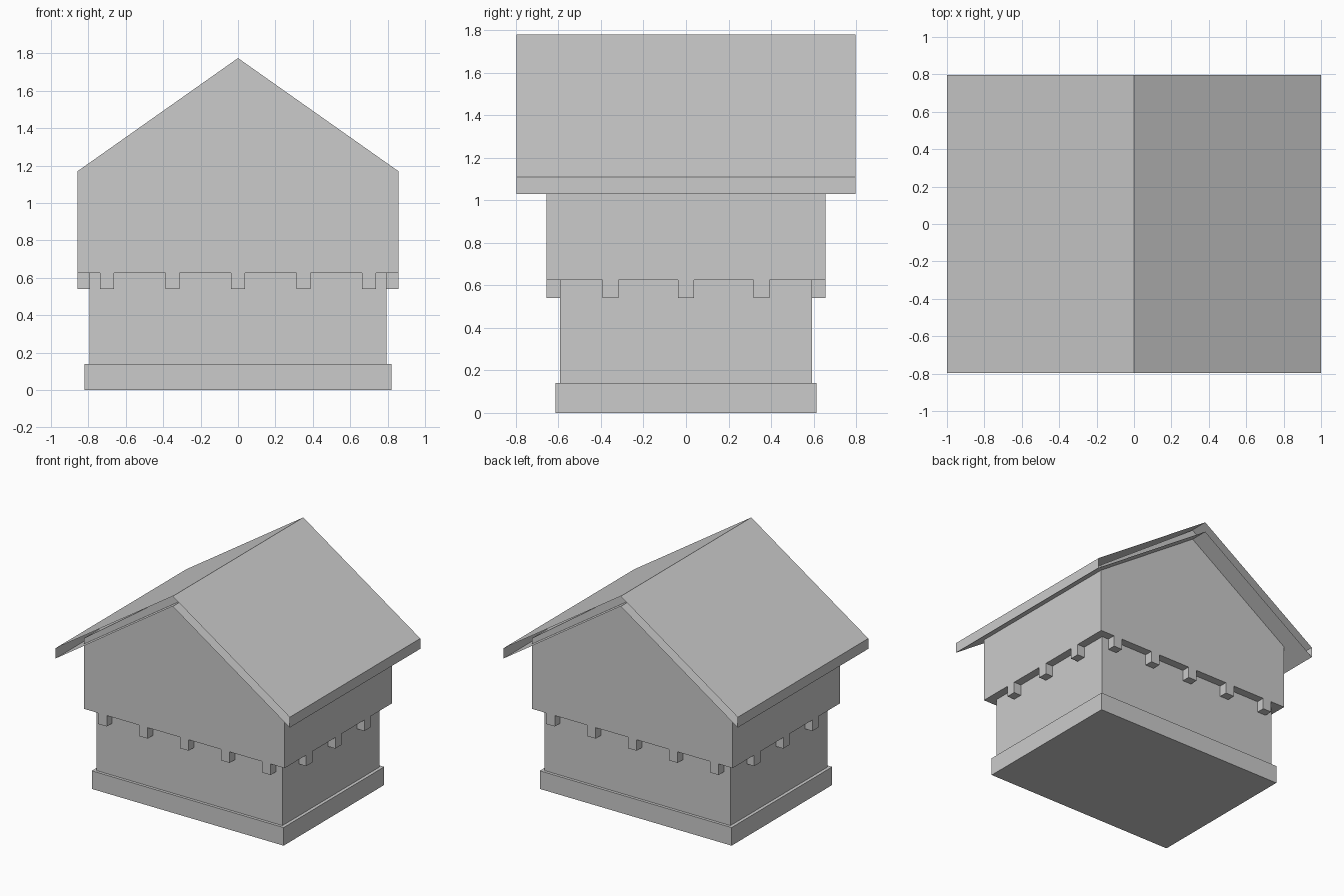
import bpy
import bmesh

cube = bpy.data.objects.get("Cube")
if cube:
    bpy.data.objects.remove(cube, do_unlink=True)

GREY = (0.6, 0.6, 0.6, 1.0)
grey = bpy.data.materials.new("plain grey")
grey.use_nodes = True
grey.diffuse_color = GREY
shader = next(n for n in grey.node_tree.nodes if n.type == "BSDF_PRINCIPLED")
shader.inputs["Base Color"].default_value = GREY
shader.inputs["Roughness"].default_value = 0.8


def finish(name, bm):
    bmesh.ops.recalc_face_normals(bm, faces=bm.faces)
    mesh = bpy.data.meshes.new(name)
    bm.to_mesh(mesh)
    bm.free()
    mesh.materials.append(grey)
    obj = bpy.data.objects.new(name, mesh)
    bpy.context.collection.objects.link(obj)
    return obj


def prism(name, profile, half_depth, capped=True):
    """Extrude an x-z profile along y, with or without end caps."""
    bm = bmesh.new()
    front, back = [[bm.verts.new((x, y, z)) for x, z in profile]
                   for y in (-half_depth, half_depth)]
    count = len(profile)
    for i in range(count):
        j = (i + 1) % count
        bm.faces.new((front[i], front[j], back[j], back[i]))
    if capped:
        bm.faces.new(front)
        bm.faces.new(back)
    return finish(name, bm)


def block(name, half_x, half_y, bottom, top, centre=(0, 0)):
    profile = [(-half_x, bottom), (half_x, bottom), (half_x, top), (-half_x, top)]
    obj = prism(name, profile, half_y)
    obj.location = (*centre, 0)
    return obj


BASE_TOP, TOOTH_BOTTOM, JETTY = 0.14, 0.54, 0.625
LOWER_X, LOWER_Y = 0.795, 0.592
UPPER_X, UPPER_Y = 0.858, 0.656
TOOTH = 0.0375

# Plinth and lower storey
block("plinth", 0.82, 0.614, 0, BASE_TOP)
block("lower_walls", LOWER_X, LOWER_Y, BASE_TOP, JETTY)

# Overhanging upper storey with its gables
prism("upper_walls", [(-UPPER_X, JETTY), (UPPER_X, JETTY), (UPPER_X, 1.17),
                      (0, 1.775), (-UPPER_X, 1.17)], UPPER_Y)

# Joist ends under the overhang, flush with the upper walls
for side in (-1, 1):
    for i in range(-2, 3):
        block("joist_end", TOOTH, (UPPER_Y - LOWER_Y) / 2, TOOTH_BOTTOM, JETTY,
              (i * 0.35, side * (UPPER_Y + LOWER_Y) / 2))
    for i in range(-1, 2):
        block("side_joist_end", (UPPER_X - LOWER_X) / 2, TOOTH, TOOTH_BOTTOM, JETTY,
              (side * (UPPER_X + LOWER_X) / 2, i * 0.355))

# Hollow roof shell, open at the gable ends
prism("roof", [(-1, 1.03), (0, 1.70), (1, 1.03), (1, 1.11), (0, 1.778), (-1, 1.11)],
      0.797, capped=False)
